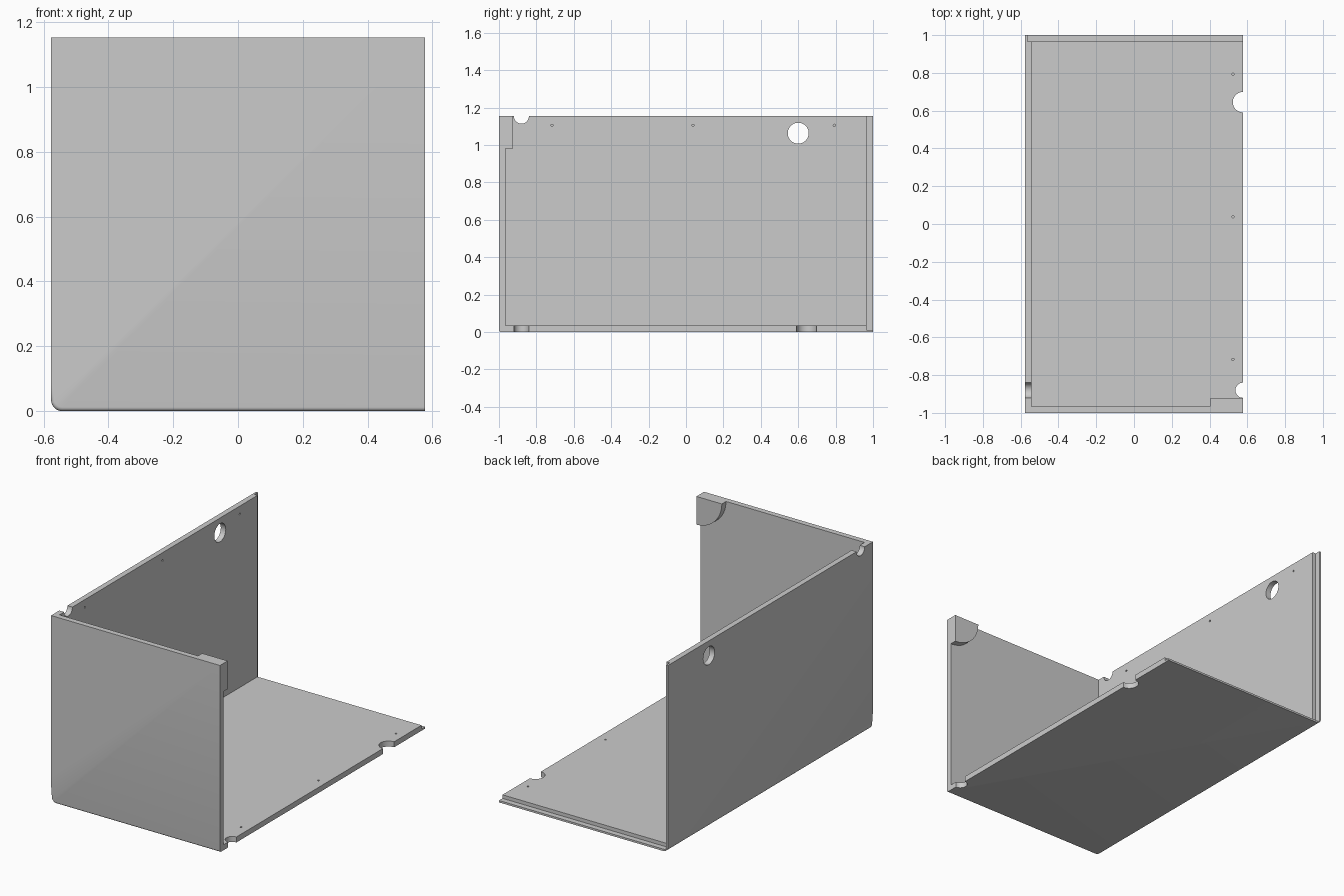
import bpy, bmesh, math
from mathutils import Matrix, Vector

if "Cube" in bpy.data.objects:
    bpy.data.objects.remove(bpy.data.objects["Cube"], do_unlink=True)

HALF_W, HEIGHT, WALL, LIP = 0.577, 1.154, 0.034, 0.012

grey = bpy.data.materials.new("plain grey")
grey.use_nodes = True
colour = (0.6, 0.6, 0.6, 1)
grey.diffuse_color = colour
grey.node_tree.nodes["Principled BSDF"].inputs["Base Color"].default_value = colour


def add_object(name, bm):
    bmesh.ops.recalc_face_normals(bm, faces=bm.faces)
    mesh = bpy.data.meshes.new(name)
    bm.to_mesh(mesh)
    bm.free()
    obj = bpy.data.objects.new(name, mesh)
    bpy.context.collection.objects.link(obj)
    mesh.materials.append(grey)
    return obj


def box_mesh(low, high):
    low, high = Vector(low), Vector(high)
    bm = bmesh.new()
    bmesh.ops.create_cube(bm, size=1, matrix=Matrix.Translation((low + high) / 2)
                          @ Matrix.Diagonal((*(high - low), 1)))
    return bm


def cylinder(name, centre, radius, depth, axis, sides=48):
    turn = Matrix.Rotation(math.pi / 2, 4, "Y") if axis == "X" else Matrix()
    bm = bmesh.new()
    bmesh.ops.create_cone(bm, cap_ends=True, segments=sides, radius1=radius,
                          radius2=radius, depth=depth,
                          matrix=Matrix.Translation(centre) @ turn)
    return add_object(name, bm)


def cut(target, cutter):
    cutter.hide_render = True
    mod = target.modifiers.new("cut", "BOOLEAN")
    mod.operation, mod.object, mod.solver = "DIFFERENCE", cutter, "EXACT"
    bpy.context.view_layer.objects.active = target
    bpy.ops.object.modifier_apply(modifier=mod.name)
    bpy.data.objects.remove(cutter, do_unlink=True)


# Outer block with a rounded long lower edge and a softened lower front edge
bm = box_mesh((-HALF_W, -1, 0), (HALF_W, 1, HEIGHT))
long_edge = [e for e in bm.edges
             if all(v.co.x < 0 and v.co.z < 0.01 for v in e.verts)]
bmesh.ops.bevel(bm, geom=long_edge, offset=WALL, segments=8, profile=0.5, affect="EDGES")
front_edge = [e for e in bm.edges
              if all(v.co.y < -0.99 and v.co.z < WALL + 0.001 for v in e.verts)]
bmesh.ops.bevel(bm, geom=front_edge, offset=0.012, segments=4, profile=0.5, affect="EDGES")
shell = add_object("corner_shell", bm)

# Hollow leaving floor, side wall and front wall, then the stepped rear lip
cut(shell, add_object("hollow", box_mesh((-HALF_W + WALL, -1 + WALL, WALL), (2, 2, 2))))
cut(shell, add_object("rear_step", box_mesh((-HALF_W + LIP, 1 - WALL, LIP), (2, 2, 2))))

# Cable hole and half-round notches
cut(shell, cylinder("wall_hole", (-HALF_W, 0.6, 1.063), 0.056, 0.2, "X"))
cut(shell, cylinder("wall_notch", (-HALF_W, -0.88, HEIGHT), 0.04, 0.2, "X"))
cut(shell, cylinder("floor_notch_rear", (HALF_W, 0.645, 0), 0.054, 0.2, "Z"))
cut(shell, cylinder("floor_notch_front", (HALF_W, -0.88, 0), 0.04, 0.2, "Z"))

# Blind pin holes along the free edges of wall and floor
for y in (-0.717, 0.038, 0.793):
    cut(shell, cylinder("wall_pin", (-HALF_W + WALL, y, 1.105), 0.006, 0.04, "X", 12))
    cut(shell, cylinder("floor_pin", (0.524, y, WALL), 0.006, 0.04, "Z", 12))

# Quarter-round gusset in the free top corner of the front wall
bm = bmesh.new()
arc = [(HALF_W - 0.174 * math.cos(i * math.pi / 32),
        HEIGHT - 0.174 * math.sin(i * math.pi / 32)) for i in range(17)]
face = bm.faces.new([bm.verts.new((x, -1 + WALL, z)) for x, z in [(HALF_W, HEIGHT)] + arc])
extruded = bmesh.ops.extrude_face_region(bm, geom=[face], use_keep_orig=True)["geom"]
bmesh.ops.translate(bm, vec=(0, 0.041, 0),
                    verts=[g for g in extruded if isinstance(g, bmesh.types.BMVert)])
gusset = add_object("corner_gusset", bm)

for obj in (shell, gusset):
    bpy.ops.object.select_all(action="DESELECT")
    obj.select_set(True)
    bpy.context.view_layer.objects.active = obj
    bpy.ops.object.shade_smooth_by_angle(angle=math.radians(30))
